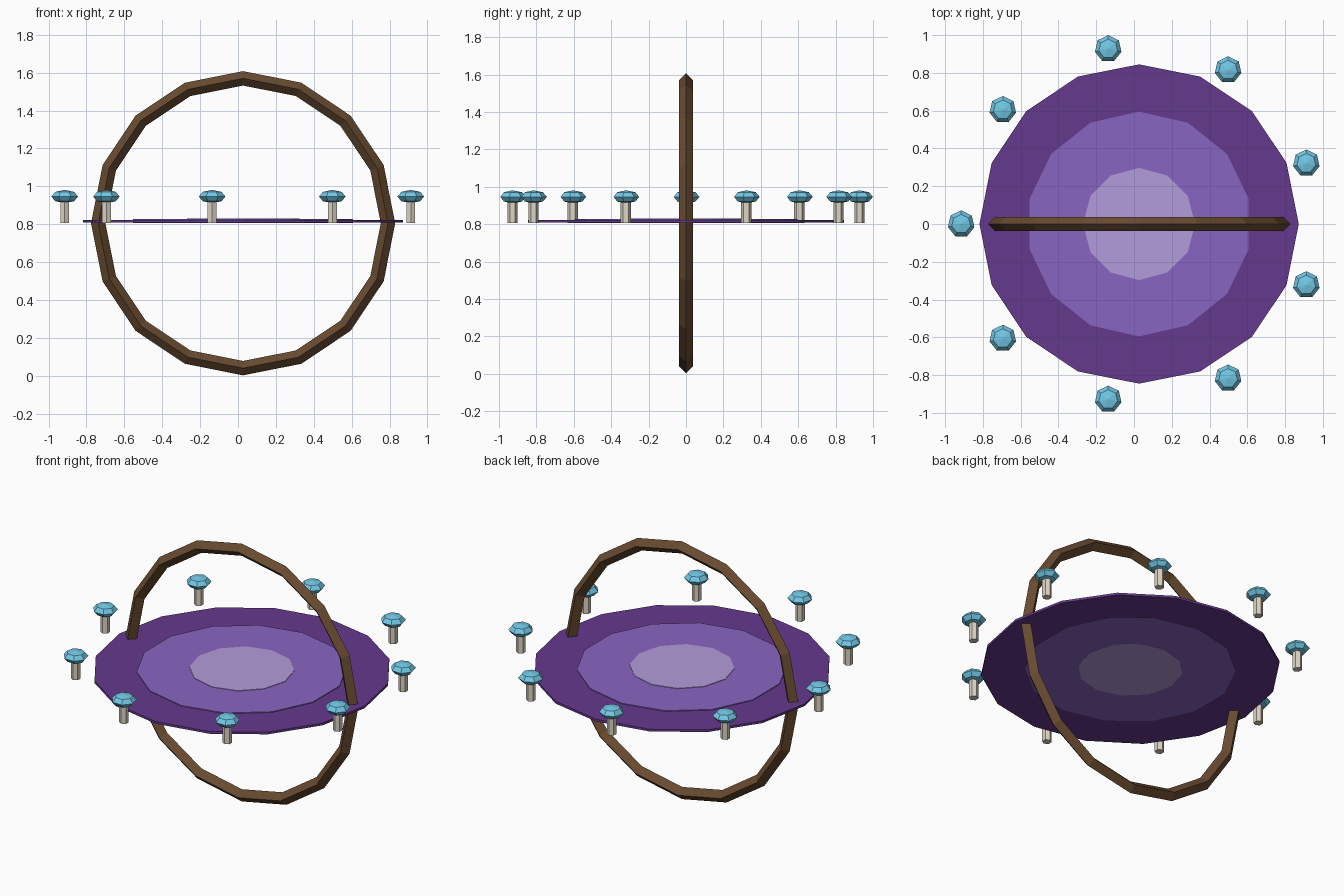
import bpy, math
from math import sin, cos, pi

if "Cube" in bpy.data.objects:
    bpy.data.objects.remove(bpy.data.objects["Cube"])

CX, CZ = 0.027, 0.805


def material(name, rgb):
    m = bpy.data.materials.new(name)
    m.diffuse_color = (*rgb, 1)
    m.use_nodes = True
    m.node_tree.nodes["Principled BSDF"].inputs["Base Color"].default_value = m.diffuse_color
    return m


def lathe(name, profile, n, loc, mat):
    """Flat-faced solid of revolution, first vertex towards +y; radius 0 makes a pole."""
    verts, rings, faces = [], [], []
    for r, z in profile:
        start = len(verts)
        count = n if r > 0 else 1
        verts += [(-r * sin(2 * pi * i / n), r * cos(2 * pi * i / n), z) for i in range(count)]
        rings.append([start + i % count for i in range(n)])
    for a, b in zip(rings, rings[1:]):
        for i in range(n):
            j = (i + 1) % n
            faces.append(tuple(dict.fromkeys((a[i], a[j], b[j], b[i]))))
    if profile[0][0] > 0:
        faces.append(tuple(reversed(rings[0])))
    if profile[-1][0] > 0:
        faces.append(tuple(rings[-1]))
    me = bpy.data.meshes.new(name)
    me.from_pydata(verts, [], faces)
    me.materials.append(mat)
    ob = bpy.data.objects.new(name, me)
    ob.location = loc
    bpy.context.collection.objects.link(ob)
    return ob


wood = material("dark_wood", (0.14, 0.07, 0.03))
crystal = material("crystal", (0.17, 0.58, 0.79))
stone = material("pale_stone", (0.72, 0.66, 0.55))

# upright hoop with a diamond cross-section
bpy.ops.mesh.primitive_torus_add(major_segments=16, minor_segments=4,
                                 major_radius=0.765, minor_radius=0.038,
                                 location=(CX, 0, CZ), rotation=(pi / 2, 0, 0))
hoop = bpy.context.object
hoop.name = "hoop"
hoop.data.materials.append(wood)

# nested flat discs, each a little thicker than the one around it
for name, r, n, z0, z1, rgb in (
        ("outer_disc", 0.845, 16, 0.808, 0.822, (0.13, 0.04, 0.27)),
        ("middle_disc", 0.595, 14, 0.807, 0.827, (0.25, 0.13, 0.54)),
        ("inner_disc", 0.297, 12, 0.806, 0.830, (0.45, 0.33, 0.71))):
    lathe(name, [(r, z0), (r, z1)], n, (CX, 0, 0), material(name, rgb))

# circle of posts, each topped by a squashed gem
R, H = 0.072, 0.035
gem = [(R * sin(k * pi / 4) if 0 < k < 4 else 0, -H * cos(k * pi / 4)) for k in range(5)]
for i in range(9):
    a = pi + i * 2 * pi / 9
    x, y = CX + 0.942 * cos(a), 0.942 * sin(a)
    lathe(f"post_{i + 1}", [(0.027, 0.807), (0.027, 0.93)], 6, (x, y, 0), stone)
    lathe(f"gem_{i + 1}", gem, 7, (x, y, 0.946), crystal)
